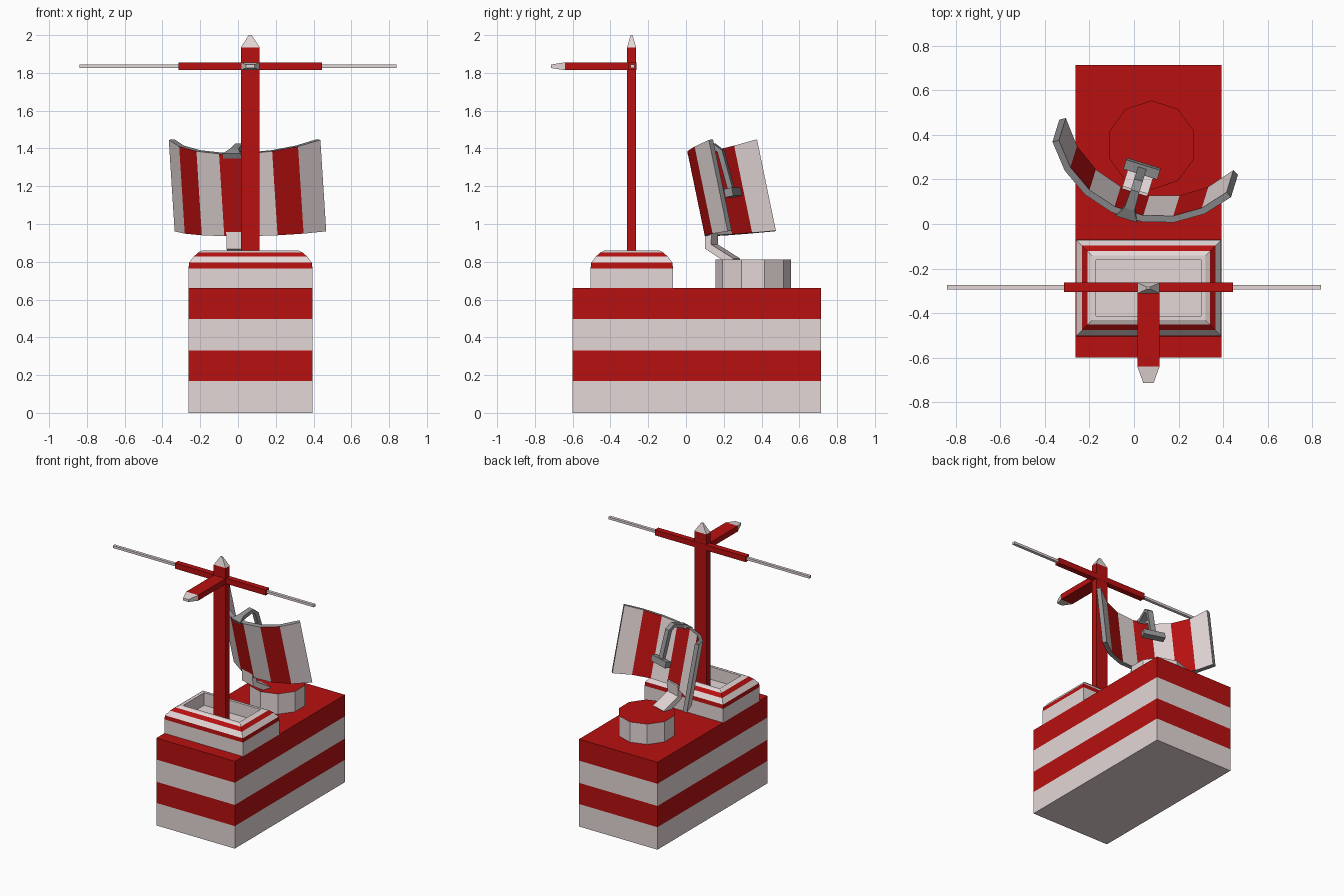
import bpy, bmesh, math
from mathutils import Vector as V

if "Cube" in bpy.data.objects:
    bpy.data.objects.remove(bpy.data.objects["Cube"])


def material(name, rgb):
    m = bpy.data.materials.new(name)
    m.diffuse_color = (*rgb, 1)
    m.use_nodes = True
    m.node_tree.nodes["Principled BSDF"].inputs["Base Color"].default_value = m.diffuse_color
    return m


MATS = [material("red", (0.48, 0.005, 0.005)),
        material("off_white", (0.78, 0.68, 0.68)),
        material("grey", (0.29, 0.29, 0.30))]
RED, WHITE, GREY = 0, 1, 2


def finish(name, bm):
    bmesh.ops.recalc_face_normals(bm, faces=bm.faces)
    me = bpy.data.meshes.new(name)
    bm.to_mesh(me)
    bm.free()
    for m in MATS:
        me.materials.append(m)
    ob = bpy.data.objects.new(name, me)
    bpy.context.collection.objects.link(ob)
    return ob


def loft(name, rings, bands, caps):
    """Skin a list of rings; one colour per band, plus start and end caps."""
    bm = bmesh.new()
    vs = [[bm.verts.new(p) for p in r] for r in rings]
    n = len(vs[0])
    for a, b, c in zip(vs, vs[1:], bands):
        for i in range(n):
            j = (i + 1) % n
            bm.faces.new((a[i], a[j], b[j], b[i])).material_index = c
    for r, c in ((vs[0], caps[0]), (vs[-1], caps[1])):
        bm.faces.new(r).material_index = c
    return finish(name, bm)


def rect(c, a, b):
    """Rectangle ring around c with half-axes a and b."""
    c, a, b = V(c), V(a), V(b)
    return [c - a - b, c + a - b, c + a + b, c - a + b]


def ring_z(cx, cy, hx, hy, z):
    return rect((cx, cy, z), (hx, 0, 0), (0, hy, 0))


# striped base block
loft("base_block",
     [ring_z(0.066, 0.057, 0.328, 0.658, z) for z in (0, 0.17, 0.33, 0.498, 0.66)],
     [WHITE, RED, WHITE, RED], (WHITE, RED))

# hollow tub with rounded striped shoulders
tub = [(0, 0.66), (0, 0.765), (0.003, 0.795), (0.028, 0.828), (0.053, 0.85),
       (0.073, 0.86), (0.092, 0.86), (0.092, 0.765)]
loft("striped_tub",
     [ring_z(0.066, -0.287, 0.328 - i, 0.218 - i, z) for i, z in tub],
     [WHITE, RED, WHITE, RED, WHITE, WHITE, WHITE], (WHITE, WHITE))

# mast with pointed tip
PX, PY, AZ = 0.065, -0.288, 1.835
loft("mast",
     [ring_z(PX, PY, 0.05, 0.024, 0.765), ring_z(PX, PY, 0.05, 0.024, 1.935),
      ring_z(PX, PY, 0.008, 0.005, 2.0)], [RED, WHITE], (RED, WHITE))

# cross arm with thin rod ends
arm = [(-0.84, 0.011), (-0.315, 0.011), (-0.315, 0.021),
       (0.445, 0.021), (0.445, 0.011), (0.84, 0.011)]
loft("cross_arm",
     [rect((x, -0.284, AZ), (0, h, 0), (0, 0, h if h > 0.02 else 0.009)) for x, h in arm],
     [WHITE, RED, RED, RED, WHITE], (WHITE, WHITE))

# forward arm with tapered tip
loft("forward_arm",
     [rect((PX, y, AZ), (hx, 0, 0), (0, 0, hz))
      for y, hx, hz in ((-0.265, 0.05, 0.021), (-0.64, 0.05, 0.021), (-0.715, 0.023, 0.009))],
     [RED, WHITE], (RED, WHITE))

# ten-sided turntable
loft("turntable",
     [[V((0.08 + 0.2 * math.cos(a), 0.355 + 0.2 * math.sin(a), z))
       for a in (math.radians(90 + 36 * k) for k in range(10))] for z in (0.66, 0.813)],
     [WHITE], (WHITE, RED))

# dish frame: U along the chord, H horizontal opening, N opening, W up the panel
yaw, tilt = math.radians(17.2), math.radians(12.2)
Z = V((0, 0, 1))
U = V((math.cos(yaw), -math.sin(yaw), 0))
H = V((math.sin(yaw), math.cos(yaw), 0))
N = H * math.cos(tilt) + Z * math.sin(tilt)
W = Z * math.cos(tilt) - H * math.sin(tilt)
TOP = V((-0.033, 0.026, 1.37))
LEN, R, THICK, STRIPS = 0.445, 0.4875, 0.03, 7


def dish_ring(i):
    a = math.radians(59.5) * (2 * i / STRIPS - 1)
    flare = 0.025 * (1 - math.cos(a)) / 0.49

    def pt(r, v):
        return TOP + U * r * math.sin(a) + N * (R - r * math.cos(a)) + W * v
    return [pt(R, flare), pt(R - THICK, flare),
            pt(R - THICK, -LEN - flare), pt(R, -LEN - flare)]


# striped curved dish with grey rim
dish = loft("dish", [dish_ring(i) for i in range(STRIPS + 1)],
            [WHITE if i % 2 == 0 else RED for i in range(STRIPS)], (GREY, GREY))
for p in dish.data.polygons:
    if abs(p.normal.dot(W)) > 0.7:
        p.material_index = GREY


def strap(name, path, origin, A, B, t, colour):
    """Bent bar along (a, b, half width) points in the plane A, B."""
    rings = []
    for k, (a, b, w) in enumerate(path):
        p, q = path[max(k - 1, 0)], path[min(k + 1, len(path) - 1)]
        d = V((q[0] - p[0], q[1] - p[1])).normalized()
        rings.append(rect(origin + A * a + B * b, U * w, (A * -d.y + B * d.x) * t / 2))
    return loft(name, rings, [colour] * (len(path) - 1), (colour, colour))


# feed arm hooked over the dish top, with cross bar at the focus
strap("feed_arm", [(0.0, -0.01, 0.05), (0.05, 0.005, 0.024), (0.135, 0.015, 0.02),
                   (0.165, -0.02, 0.02), (0.18, -0.24, 0.02)],
      TOP, N, W, 0.028, GREY)
strap("feed_bar", [(0.185, -0.225, 0.08), (0.185, -0.27, 0.08)], TOP, N, W, 0.045, GREY)

# bent strut from dish to turntable
BOTTOM = TOP - W * LEN
strap("dish_strut", [(0.02, 0.04, 0.06), (0.02, -0.055, 0.06), (0.15, -0.135, 0.06)],
      BOTTOM, H, Z, 0.04, WHITE)
